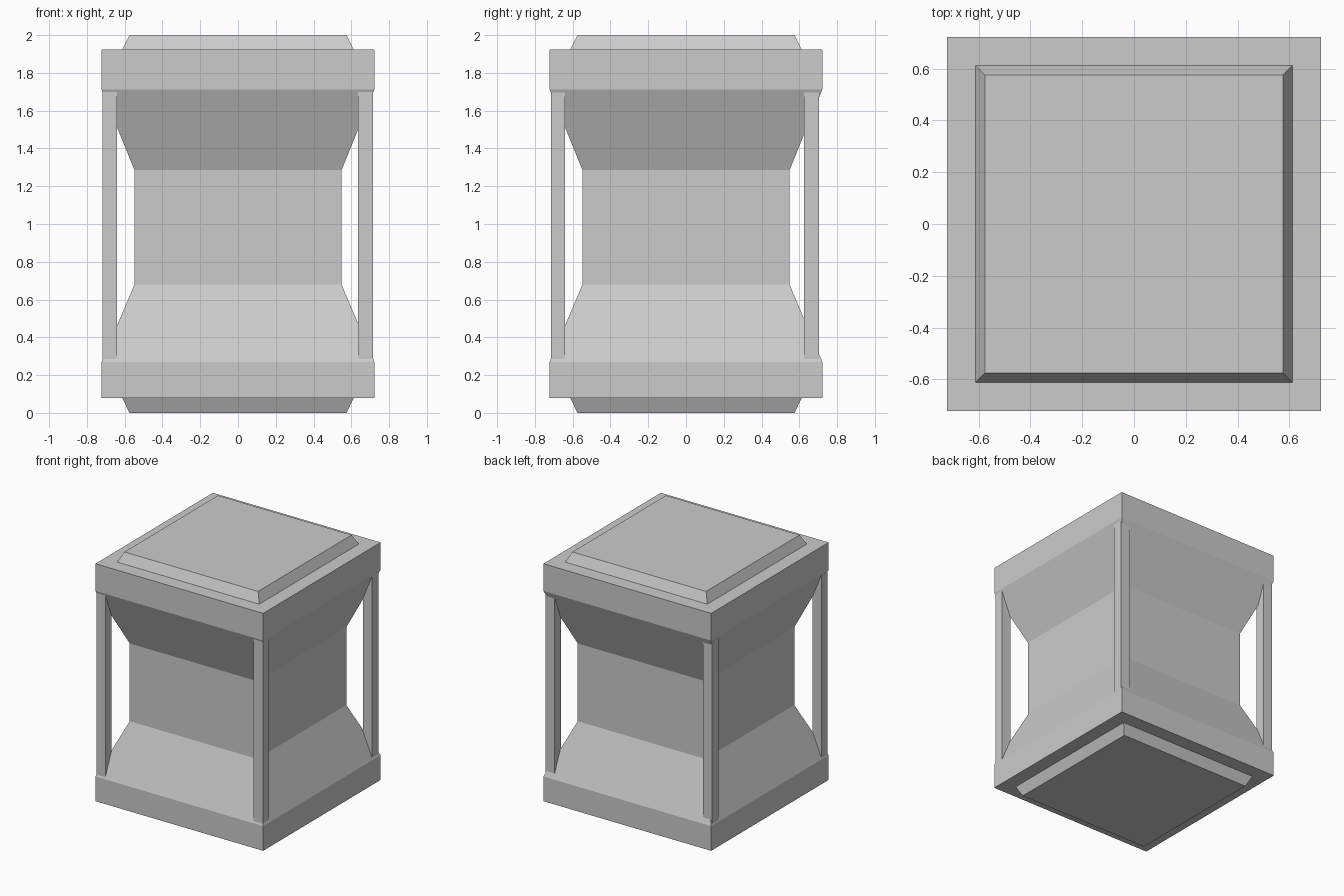
import bpy, bmesh

if "Cube" in bpy.data.objects:
    bpy.data.objects.remove(bpy.data.objects["Cube"])


def lathe_square(name, profile):
    """Stack square rings of (half width, height) into one closed solid."""
    bm = bmesh.new()
    rings = [[bm.verts.new((sx * h, sy * h, z))
              for sx, sy in ((-1, -1), (1, -1), (1, 1), (-1, 1))]
             for h, z in profile]
    for low, high in zip(rings, rings[1:]):
        for i in range(4):
            j = (i + 1) % 4
            bm.faces.new((low[i], low[j], high[j], high[i]))
    bm.faces.new(rings[0][::-1])
    bm.faces.new(rings[-1])
    add_object(name, bm)


def box(name, x0, x1, y0, y1, z0, z1):
    bm = bmesh.new()
    bmesh.ops.create_cube(bm, size=1)
    bmesh.ops.scale(bm, vec=(x1 - x0, y1 - y0, z1 - z0), verts=bm.verts)
    bmesh.ops.translate(bm, vec=((x0 + x1) / 2, (y0 + y1) / 2, (z0 + z1) / 2), verts=bm.verts)
    add_object(name, bm)


def add_object(name, bm):
    mesh = bpy.data.meshes.new(name)
    bm.to_mesh(mesh)
    bm.free()
    bpy.context.collection.objects.link(bpy.data.objects.new(name, mesh))


# Crate body: raised foot, rim, waisted middle, rim, raised lid
lathe_square("crate_body", [
    (0.575, 0), (0.612, 0.078), (0.722, 0.078), (0.722, 0.27),
    (0.548, 0.68), (0.548, 1.285), (0.722, 1.713), (0.722, 1.925),
    (0.612, 1.925), (0.575, 2.0)])

# Corner posts, the back pair set slightly inwards
for side, (x0, x1) in {"left": (-0.718, -0.64), "right": (0.636, 0.715)}.items():
    for end, (y0, y1) in {"front": (-0.716, -0.64), "back": (0.626, 0.705)}.items():
        box(f"{end}_{side}_post", x0, x1, y0, y1, 0.28, 1.70)
